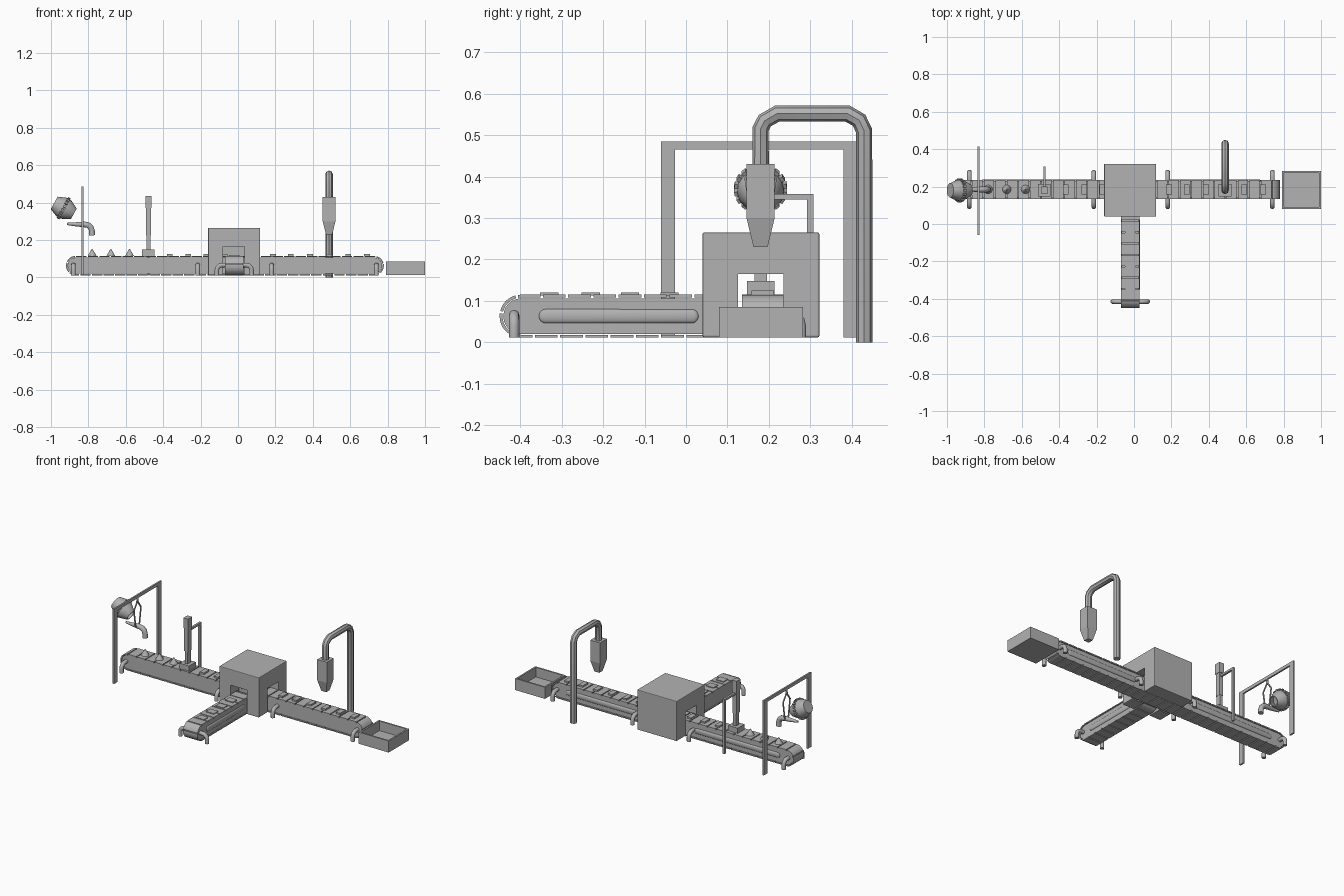
import bpy, bmesh, math
from mathutils import Matrix, Vector

if "Cube" in bpy.data.objects:
    bpy.data.objects.remove(bpy.data.objects["Cube"])

grey = bpy.data.materials.new("plain grey")
grey.diffuse_color = (0.45, 0.45, 0.45, 1)
grey.use_nodes = True
grey.node_tree.nodes["Principled BSDF"].inputs["Base Color"].default_value = grey.diffuse_color


def finish(name, bm, matrix=Matrix(), smooth=False):
    bmesh.ops.recalc_face_normals(bm, faces=bm.faces)
    me = bpy.data.meshes.new(name)
    bm.to_mesh(me)
    bm.free()
    me.materials.append(grey)
    ob = bpy.data.objects.new(name, me)
    bpy.context.collection.objects.link(ob)
    ob.matrix_world = matrix
    if smooth:
        select(ob)
        bpy.ops.object.shade_smooth_by_angle(angle=math.radians(35))
    return ob


def select(ob):
    bpy.ops.object.select_all(action='DESELECT')
    ob.select_set(True)
    bpy.context.view_layer.objects.active = ob


def add_box(bm, x0, x1, y0, y1, z0, z1):
    m = Matrix.Translation(((x0 + x1) / 2, (y0 + y1) / 2, (z0 + z1) / 2))
    m = m @ Matrix.Diagonal((x1 - x0, y1 - y0, z1 - z0, 1))
    return bmesh.ops.create_cube(bm, size=1, matrix=m)['verts']


def boxes(name, *dims, matrix=Matrix()):
    bm = bmesh.new()
    for d in dims:
        add_box(bm, *d)
    return finish(name, bm, matrix)


def tube(name, pts, r, radii=None, res=3, matrix=Matrix()):
    cu = bpy.data.curves.new(name, 'CURVE')
    cu.dimensions = '3D'
    cu.bevel_depth, cu.bevel_resolution, cu.use_fill_caps = r, res, True
    sp = cu.splines.new('POLY')
    sp.points.add(len(pts) - 1)
    for i, p in enumerate(pts):
        sp.points[i].co = (*p, 1)
        sp.points[i].radius = radii[i] if radii else 1
    cu.materials.append(grey)
    ob = bpy.data.objects.new(name, cu)
    bpy.context.collection.objects.link(ob)
    ob.matrix_world = matrix
    select(ob)
    bpy.ops.object.convert(target='MESH')
    bpy.ops.object.shade_smooth_by_angle(angle=math.radians(40))
    return ob


def extrude_profile(bm, pts, half):
    # pts are (u, z), swept across the width
    a = [bm.verts.new((u, -half, z)) for u, z in pts]
    b = [bm.verts.new((u, half, z)) for u, z in pts]
    n = len(pts)
    bm.faces.new(a)
    bm.faces.new(b)
    for i in range(n):
        bm.faces.new((a[i], a[(i + 1) % n], b[(i + 1) % n], b[i]))


ZC, R = 0.063, 0.052


def loop_point(s, length, r):
    # point on the belt loop at outer distance s, offset to radius r
    flat, arc = length - 2 * R, math.pi * R
    s %= 2 * (flat + arc)
    if s < flat:
        return (R + s, ZC + r)
    s -= flat
    if s < arc:
        return (length - R + r * math.sin(s / R), ZC + r * math.cos(s / R))
    s -= arc
    if s < flat:
        return (length - R - s, ZC - r)
    s -= flat
    return (R - r * math.sin(s / R), ZC - r * math.cos(s / R))


def conveyor(name, length, matrix, legs, bars):
    total = 2 * (length - 2 * R) + 2 * math.pi * R
    # body
    bm = bmesh.new()
    pts = []
    for c, a0 in ((length - R, 90), (R, 270)):
        for k in range(13):
            a = math.radians(a0 - 15 * k)
            pts.append((c + 0.043 * math.cos(a), ZC + 0.043 * math.sin(a)))
    extrude_profile(bm, pts, 0.046)
    finish(name + "_body", bm, matrix)
    # belt slats bending round the ends
    bm = bmesh.new()
    n = round(total / 0.062)
    for i in range(n):
        ss = [total * i / n + 0.003 + (total / n - 0.006) * k / 6 for k in range(7)]
        outer = [loop_point(s, length, R) for s in ss]
        inner = [loop_point(s, length, R - 0.007) for s in reversed(ss)]
        extrude_profile(bm, outer + inner, 0.05)
    finish(name + "_slats", bm, matrix)
    # rounded side bars
    for a, b in bars:
        bm = bmesh.new()
        sph = bmesh.ops.create_uvsphere(bm, u_segments=16, v_segments=12, radius=0.017,
                                        matrix=Matrix.Rotation(math.pi / 2, 4, 'Y'))['verts']
        mid = (a + b) / 2
        for v in sph:
            v.co.x += mid + math.copysign((b - a) / 2 - 0.017, v.co.x if abs(v.co.x) > 1e-5 else 1)
            v.co.y = v.co.y * 0.4 + 0.046
            v.co.z += ZC
        finish(name + "_side_bar", bm, matrix, True)
    # bent legs
    for u in legs:
        for s in (-1, 1):
            path = [(u, s * 0.04, 0.066), (u, s * 0.065, 0.066), (u, s * 0.08, 0.062),
                    (u, s * 0.09, 0.052), (u, s * 0.093, 0.038), (u, s * 0.093, 0.011)]
            tube(name + "_leg", path, 0.0125, matrix=matrix)


conveyor("main_conveyor", 1.70, Matrix.Translation((-0.92, 0.185, 0)),
         (0.04, 0.705, 1.10, 1.66), ((0.10, 0.70), (1.10, 1.60)))
conveyor("side_conveyor", 0.58,
         Matrix.Translation((-0.02, 0.13, 0)) @ Matrix.Rotation(-math.pi / 2, 4, 'Z'),
         (0.545,), ((0.10, 0.485),))

# machine housing with a through tunnel and a front opening
housing = boxes("housing", (-0.16, 0.118, 0.04, 0.322, 0.012, 0.265))
bev = housing.modifiers.new("soft_edges", 'BEVEL')
bev.width, bev.segments = 0.004, 2
for dims in ((-0.3, 0.3, 0.125, 0.235, -0.1, 0.165), (-0.08, 0.036, -0.1, 0.2, -0.1, 0.1651)):
    cutter = boxes("opening_cutter", dims)
    cutter.hide_render = True
    cutter.hide_set(True)
    mod = housing.modifiers.new("opening", 'BOOLEAN')
    mod.operation, mod.object, mod.solver = 'DIFFERENCE', cutter, 'EXACT'
select(housing)
for mod in list(housing.modifiers):
    bpy.ops.object.modifier_apply(modifier=mod.name)
for ob in [o for o in bpy.data.objects if o.name.startswith("opening_cutter")]:
    bpy.data.objects.remove(ob)

# collecting tray
boxes("tray", (0.79, 1.0, 0.08, 0.283, 0.012, 0.024), (0.79, 0.80, 0.08, 0.283, 0.012, 0.085),
      (0.99, 1.0, 0.08, 0.283, 0.012, 0.085), (0.79, 1.0, 0.08, 0.09, 0.012, 0.085),
      (0.79, 1.0, 0.273, 0.283, 0.012, 0.085))

# overhead frame
boxes("frame", (-0.836, -0.826, -0.06, -0.026, 0.012, 0.485),
      (-0.836, -0.826, 0.38, 0.415, 0.012, 0.485), (-0.836, -0.826, -0.06, 0.415, 0.465, 0.485))

# hanger holding the spout
for s in (-1, 1):
    tube("hanger", [(-0.831, 0.18, 0.47), (-0.831, 0.18 + s * 0.006, 0.435),
                    (-0.831, 0.18 + s * 0.035, 0.395), (-0.831, 0.18 + s * 0.018, 0.285)],
         0.005, res=1)

# pouring spout
tube("spout", [(-0.914, 0.185, 0.286), (-0.87, 0.185, 0.284), (-0.82, 0.185, 0.283),
               (-0.80, 0.185, 0.279), (-0.787, 0.185, 0.268), (-0.781, 0.185, 0.25),
               (-0.78, 0.185, 0.225)], 0.016, [0.4, 0.7, 1, 1, 1, 1, 1.05])

# tilted mixing drum with toothed ring
tilt = Matrix.Translation((-0.932, 0.18, 0.37)) @ Matrix.Rotation(math.radians(119), 4, 'Y')
bm = bmesh.new()
rings = []
for r, z in ((0.038, -0.058), (0.056, -0.015), (0.056, 0.015), (0.032, 0.062), (0.026, 0.062), (0.04, 0.02)):
    rings.append([bm.verts.new((r * math.cos(a * math.pi / 12), r * math.sin(a * math.pi / 12), z))
                  for a in range(24)])
for p, q in zip(rings, rings[1:]):
    for i in range(24):
        bm.faces.new((p[i], p[(i + 1) % 24], q[(i + 1) % 24], q[i]))
bm.faces.new(rings[0])
bm.faces.new(rings[-1])
finish("drum", bm, tilt, True)
bm = bmesh.new()
for i in range(18):
    vs = add_box(bm, 0.053, 0.064, -0.006, 0.006, -0.008, 0.008)
    bmesh.ops.rotate(bm, verts=vs, matrix=Matrix.Rotation(i * math.tau / 18, 3, 'Z'))
finish("drum_teeth", bm, tilt)

# stamping press and its bracket
boxes("press_head", (-0.512, -0.446, 0.147, 0.214, 0.112, 0.148))
boxes("press_rod", (-0.488, -0.468, 0.165, 0.196, 0.148, 0.225),
      (-0.491, -0.466, 0.163, 0.198, 0.225, 0.37), (-0.495, -0.463, 0.16, 0.20, 0.37, 0.435))
boxes("press_bracket", (-0.485, -0.472, 0.19, 0.308, 0.345, 0.358),
      (-0.485, -0.472, 0.292, 0.308, 0.012, 0.358))

# filling funnel and feed pipe
bm = bmesh.new()
sections = []
for h, z in ((0.034, 0.43), (0.034, 0.30), (0.017, 0.23)):
    sections.append([bm.verts.new((0.487 + h * i, 0.18 + h * j, z))
                     for i, j in ((-1, -1), (1, -1), (1, 1), (-1, 1))])
for p, q in zip(sections, sections[1:]):
    for i in range(4):
        bm.faces.new((p[i], p[(i + 1) % 4], q[(i + 1) % 4], q[i]))
bm.faces.new(sections[0])
bm.faces.new(sections[-1])
finish("funnel", bm)
tube("feed_pipe", [(0.487, y, z) for y, z in
                   ((0.18, 0.42), (0.18, 0.515), (0.19, 0.535), (0.22, 0.552), (0.39, 0.552),
                    (0.418, 0.536), (0.43, 0.51), (0.43, 0))], 0.02, res=2)

# raw lumps, pressed pieces and finished pieces
for x in (-0.78, -0.68, -0.58):
    bm = bmesh.new()
    bmesh.ops.create_cone(bm, cap_ends=True, segments=16, radius1=0.024, radius2=0.002, depth=0.038,
                          matrix=Matrix.Translation((x, 0.185, 0.133)))
    finish("lump", bm, smooth=True)
for x in (-0.365, -0.265, -0.17, -0.07, 0.187, 0.283, 0.385, 0.487, 0.59, 0.69):
    boxes("pressed_piece", (x - 0.015, x + 0.015, 0.158, 0.212, 0.113, 0.125))
for y in (-0.33, -0.23, -0.135, -0.04):
    boxes("finished_piece", (-0.047, 0.007, y - 0.022, y + 0.022, 0.113, 0.12))
